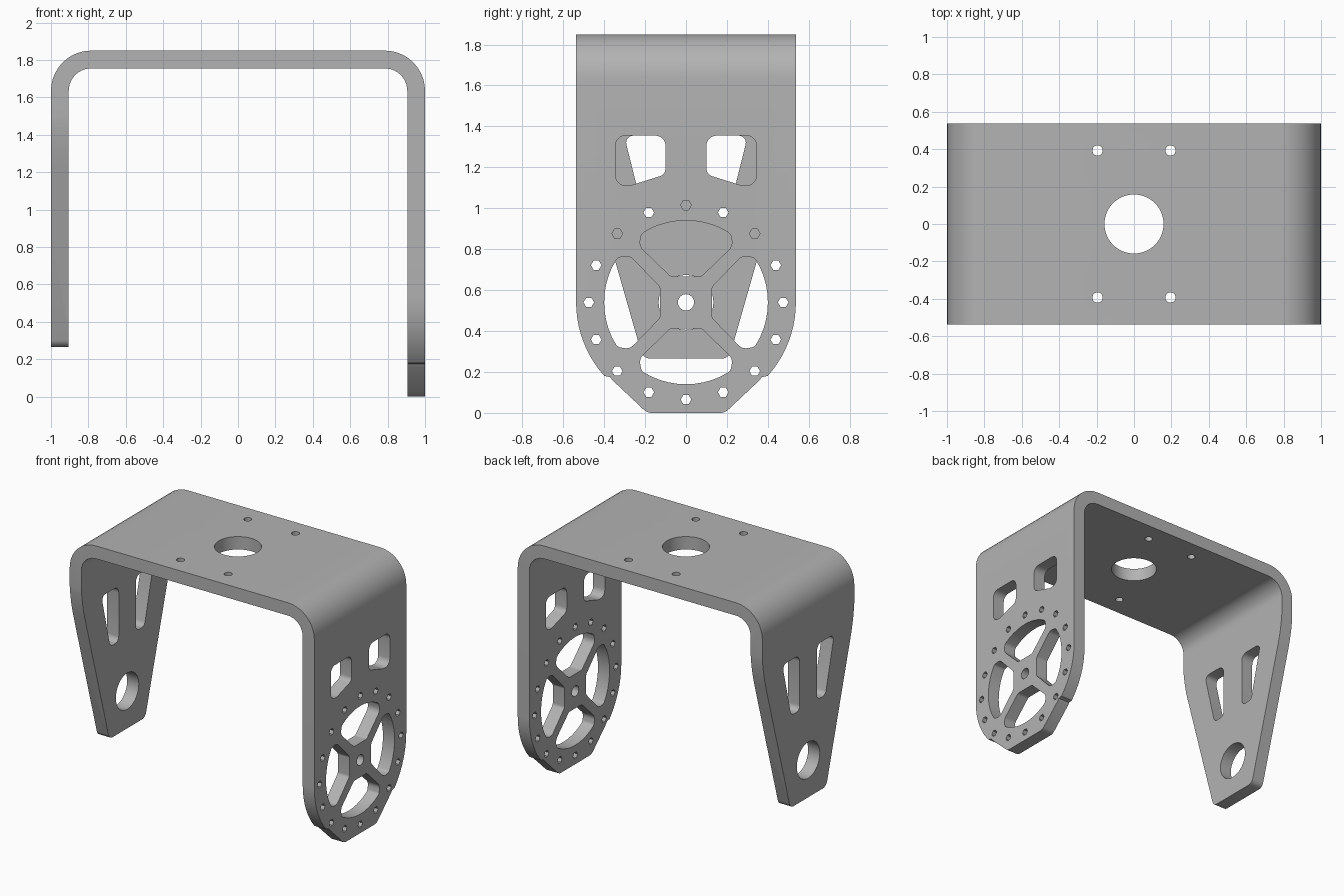
import bpy, bmesh
from math import sin, cos, tan, radians, pi
from mathutils import Vector

if "Cube" in bpy.data.objects:
    bpy.data.objects.remove(bpy.data.objects["Cube"])

HUB = 0.54          # height of the round pattern's centre
HALF = 0.537        # half depth of the strap

grey = bpy.data.materials.new("bracket grey")
grey.use_nodes = True
colour = (0.45, 0.45, 0.45, 1)
grey.diffuse_color = colour
grey.node_tree.nodes["Principled BSDF"].inputs["Base Color"].default_value = colour


def fillet(points, steps=6):
    """Round the corners of a closed outline of (u, v, radius)."""
    out = []
    for i, (u, v, r) in enumerate(points):
        p = Vector((u, v))
        if r == 0:
            out.append(p)
            continue
        a = (Vector(points[i - 1][:2]) - p).normalized()
        b = (Vector(points[(i + 1) % len(points)][:2]) - p).normalized()
        half = a.angle(b) / 2
        centre = p + (a + b).normalized() * r / sin(half)
        start = p + a * r / tan(half) - centre
        end = p + b * r / tan(half) - centre
        sweep = start.angle_signed(end)
        for k in range(steps + 1):
            t = -sweep * k / steps
            out.append(centre + Vector((start.x * cos(t) - start.y * sin(t),
                                        start.x * sin(t) + start.y * cos(t))))
    return out


def circle(u, v, r, sides):
    return [Vector((u + r * cos(2 * pi * k / sides), v + r * sin(2 * pi * k / sides)))
            for k in range(sides)]


def arc(r, a0, a1, steps, v=0):
    return [(r * cos(radians(a0 + (a1 - a0) * k / steps)),
             v + r * sin(radians(a0 + (a1 - a0) * k / steps)), 0) for k in range(steps + 1)]


def mirrored(outline):
    return [Vector((-p.x, p.y)) for p in outline]


def prism(bm, outline, axis, lo, hi):
    """Extrude a flat outline along x, y or z between lo and hi."""
    place = {"x": lambda p, d: (d, p.x, p.y),
             "y": lambda p, d: (p.x, d, p.y),
             "z": lambda p, d: (p.x, p.y, d)}[axis]
    rings = [[bm.verts.new(place(p, d)) for p in outline] for d in (lo, hi)]
    faces = [bm.faces.new(rings[0]), bm.faces.new(rings[1][::-1])]
    n = len(outline)
    for i in range(n):
        j = (i + 1) % n
        faces.append(bm.faces.new((rings[0][j], rings[0][i], rings[1][i], rings[1][j])))
    bmesh.ops.recalc_face_normals(bm, faces=faces)


def make(name, bm):
    mesh = bpy.data.meshes.new(name)
    bm.to_mesh(mesh)
    bm.free()
    mesh.materials.append(grey)
    obj = bpy.data.objects.new(name, mesh)
    bpy.context.collection.objects.link(obj)
    return obj


# Bent strap
body = bmesh.new()
prism(body, fillet([(-1, -0.1, 0), (-1, 1.85, 0.215), (1, 1.85, 0.215), (1, -0.1, 0),
                    (0.905, -0.1, 0), (0.905, 1.755, 0.12),
                    (-0.905, 1.755, 0.12), (-0.905, -0.1, 0)], 10), "y", -HALF, HALF)
bracket = make("bracket", body)

cut = bmesh.new()


def cut_left(outline):
    prism(cut, outline, "x", 0.7, 1.2)


def cut_right(outline):
    prism(cut, outline, "x", -1.2, -0.7)


# Wide leg: rounded end with small steps and a flat foot
quarter = arc(HALF, 0, -42, 10, HUB)
foot = quarter + [(0.37, 0.175, 0), (0.36, 0.16, 0), (0.19, 0, 0.06)]
foot_mirror = [(-u, v, r) for u, v, r in foot[::-1]]
cut_left(fillet([(0.7, HUB, 0)] + foot + foot_mirror
                + [(-0.7, HUB, 0), (-0.7, -0.2, 0), (0.7, -0.2, 0)]))

# Narrow leg: tapered sides and a flat foot
taper = [(0.542, 1.62, 0), (0.537, 1.41, 1.2), (0.21, 0.265, 0.05)]
cut_right(fillet([(0.7, 1.62, 0)] + taper + [(-u, v, r) for u, v, r in taper[::-1]]
                 + [(-0.7, 1.62, 0), (-0.7, -0.2, 0), (0.7, -0.2, 0)]))

# Wide leg: hub hole, bolt ring and four openings between the spokes
cut_left(circle(0, HUB, 0.04, 16))
for k in range(16):
    a = k * pi / 8
    cut_left(circle(0.475 * cos(a), HUB + 0.475 * sin(a), 0.026, 6))
opening = fillet([(-0.075, 0.127, 0.03), (0.075, 0.127, 0.03), (0.228, 0.275, 0.05),
                  (0.218, 0.335, 0.03)] + arc(0.4, 65, 115, 8)
                 + [(-0.218, 0.335, 0.03), (-0.228, 0.275, 0.05)])
for k in range(4):
    c, s = round(cos(k * pi / 2)), round(sin(k * pi / 2))
    cut_left([Vector((p.x * c - p.y * s, HUB + p.x * s + p.y * c)) for p in opening])

# Upper windows of the wide leg and long slots of the narrow leg
window = fillet([(0.1, 1.165, 0.04), (0.1, 1.355, 0.05), (0.345, 1.355, 0.05),
                 (0.345, 1.11, 0.05), (0.27, 1.112, 0.04)])
slot = fillet([(0.1, 0.945, 0.04), (0.1, 1.355, 0.05),
               (0.302, 1.355, 0.035), (0.2, 0.945, 0.04)])
for flip in (list, mirrored):
    cut_left(flip(window))
    cut_right(flip(slot))
cut_right(circle(0, HUB, 0.134, 32))

# Top plate: large hole and four screw holes
prism(cut, circle(0, 0, 0.158, 48), "z", 1.6, 2)
for sx in (-1, 1):
    for sy in (-1, 1):
        prism(cut, circle(sx * 0.195, sy * 0.393, 0.028, 12), "z", 1.6, 2)

cutter = make("cutter", cut)
cutter.hide_render = True

# Cut everything out, then shade
boolean = bracket.modifiers.new("cutouts", "BOOLEAN")
boolean.operation = "DIFFERENCE"
boolean.solver = "EXACT"
boolean.object = cutter
bpy.ops.object.select_all(action="DESELECT")
bpy.context.view_layer.objects.active = bracket
bracket.select_set(True)
bpy.ops.object.modifier_apply(modifier=boolean.name)
bpy.data.objects.remove(cutter)
bpy.ops.object.shade_smooth_by_angle(angle=radians(30))
